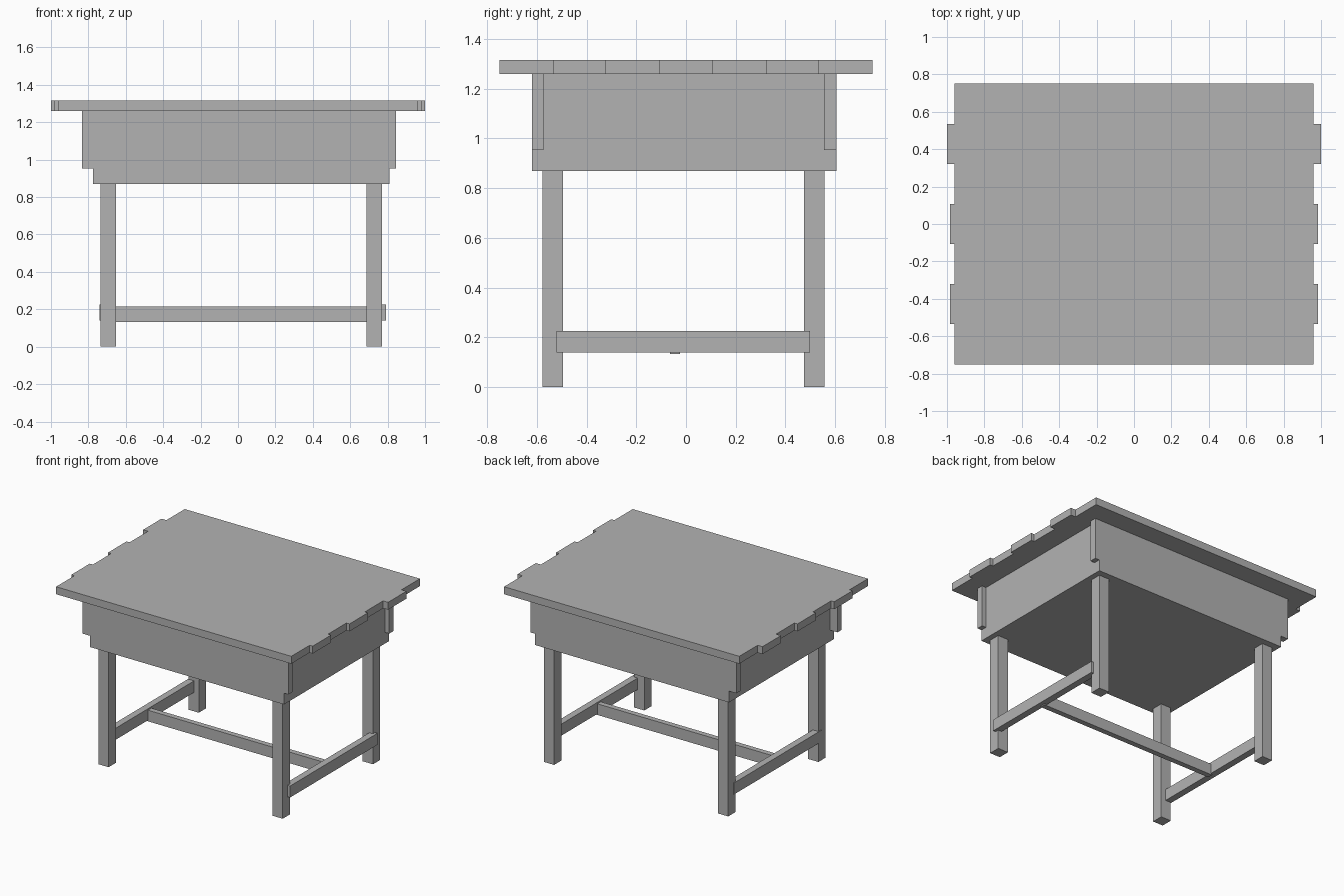
import bpy

# Remove the default cube
default = bpy.data.objects.get("Cube")
if default:
    bpy.data.objects.remove(default, do_unlink=True)

# One plain grey for the whole table
grey = bpy.data.materials.new("plain grey")
grey.use_nodes = True
colour = (0.45, 0.45, 0.45, 1)
grey.diffuse_color = colour
grey.node_tree.nodes["Principled BSDF"].inputs["Base Color"].default_value = colour


def beam(name, x, y, z):
    """Rectangular timber given by its (low, high) extent on each axis."""
    bpy.ops.mesh.primitive_cube_add(size=1)
    obj = bpy.context.object
    obj.name = name
    spans = (x, y, z)
    for v in obj.data.vertices:
        v.co = [hi if c > 0 else lo for c, (lo, hi) in zip(v.co, spans)]
    obj.data.materials.append(grey)
    return obj


# Tabletop: seven planks, every second one sticking out at the ends
FRONT, PLANK = -0.75, 1.5 / 7
half_lengths = (0.96, 0.985, 0.96, 0.985, 0.96, 1.0, 0.96)
for i, half in enumerate(half_lengths):
    y = FRONT + i * PLANK
    beam(f"tabletop_plank_{i + 1}", (-half, half), (y, y + PLANK), (1.26, 1.315))

# Deep case under the top
CASE_X, CASE_Y = (-0.775, 0.81), (-0.62, 0.605)
beam("case", CASE_X, CASE_Y, (0.87, 1.26))

# Front and back boards run past the case ends as tabs
for row, y in (("front", (-0.62, -0.573)), ("back", (0.555, 0.605))):
    for side, x in (("right", (-0.835, CASE_X[0])), ("left", (CASE_X[1], 0.845))):
        beam(f"{row}_{side}_board_tab", x, y, (0.953, 1.26))

# Square legs
for row, y in (("front", (-0.578, -0.494)), ("back", (0.474, 0.558))):
    for side, x in (("right", (-0.735, -0.652)), ("left", (0.686, 0.77))):
        beam(f"{row}_{side}_leg", x, y, (0, 0.87))

# Stretchers joining the legs in an H
for side, x in (("right", (-0.74, -0.69)), ("left", (0.74, 0.79))):
    beam(f"{side}_stretcher", x, (-0.522, 0.498), (0.14, 0.225))
beam("middle_stretcher", (-0.70, 0.76), (-0.064, -0.024), (0.132, 0.214))
